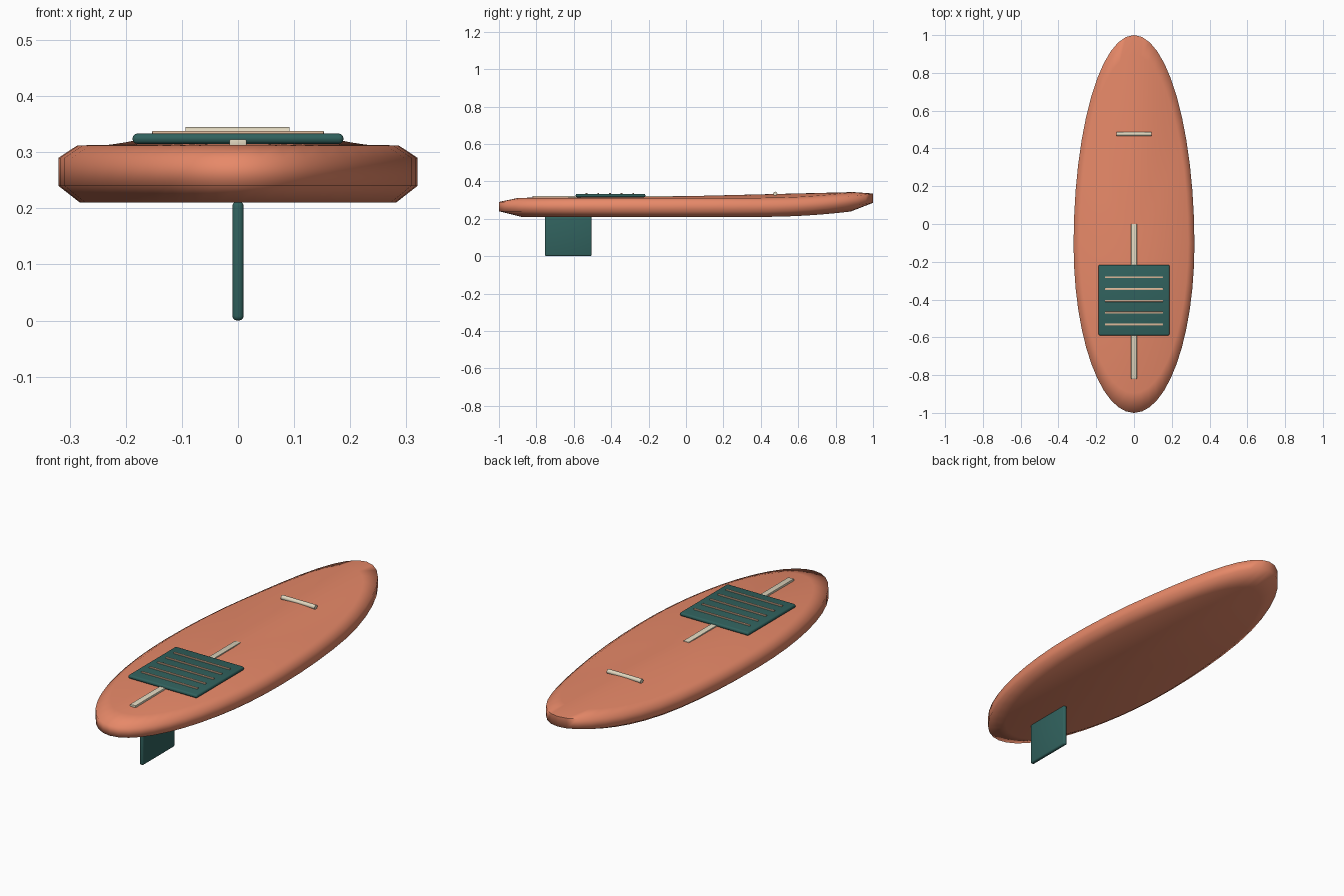
import bpy, bmesh, math
from mathutils import Vector

if "Cube" in bpy.data.objects:
    bpy.data.objects.remove(bpy.data.objects["Cube"])


def mat(name, rgb):
    m = bpy.data.materials.new(name)
    m.diffuse_color = (*rgb, 1)
    m.use_nodes = True
    m.node_tree.nodes["Principled BSDF"].inputs["Base Color"].default_value = m.diffuse_color
    return m


coral = mat("coral", (0.80, 0.25, 0.14))
teal = mat("teal", (0.03, 0.12, 0.11))
cream = mat("cream", (0.75, 0.68, 0.52))
tan = mat("tan", (0.72, 0.48, 0.32))


def finish(name, bm, material, angle):
    bmesh.ops.recalc_face_normals(bm, faces=bm.faces)
    me = bpy.data.meshes.new(name)
    bm.to_mesh(me)
    bm.free()
    ob = bpy.data.objects.new(name, me)
    bpy.context.collection.objects.link(ob)
    me.materials.append(material)
    bpy.ops.object.select_all(action='DESELECT')
    ob.select_set(True)
    bpy.context.view_layer.objects.active = ob
    bpy.ops.object.shade_smooth_by_angle(angle=math.radians(angle))
    return ob


def box(name, lo, hi, material, bevel):
    bm = bmesh.new()
    bmesh.ops.create_cube(bm, size=1)
    lo, hi = Vector(lo), Vector(hi)
    bmesh.ops.scale(bm, vec=hi - lo, verts=bm.verts)
    bmesh.ops.translate(bm, vec=(lo + hi) / 2, verts=bm.verts)
    bmesh.ops.bevel(bm, geom=bm.edges[:], offset=bevel, segments=3,
                    profile=0.5, affect='EDGES')
    return finish(name, bm, material, 40)


# Board hull: scaled egg outlines stacked into a rail, with nose rocker
N = 48
MID = -0.11


def rocker(y):
    return 0.045 * max(0, (y - 0.4) / 0.6) ** 2


bm = bmesh.new()
rings = []
for s, z in [(0.88, 0.21), (1, 0.24), (1, 0.29), (0.895, 0.312)]:
    ring = []
    for i in range(N):
        a = 2 * math.pi * i / N
        y = MID + math.sin(a) * (1 - MID if math.sin(a) > 0 else 1 + MID)
        ring.append(bm.verts.new((0.32 * math.cos(a) * s, y * s, z + rocker(y * s))))
    rings.append(ring)
for r0, r1 in zip(rings, rings[1:]):
    for i in range(N):
        j = (i + 1) % N
        bm.faces.new((r0[i], r0[j], r1[j], r1[i]))
for ring, z in ((rings[0], 0.21), (rings[-1], 0.318)):
    c = bm.verts.new((0, MID, z))
    for i in range(N):
        bm.faces.new((ring[i], ring[(i + 1) % N], c))
finish("board", bm, coral, 80)

# Fin, centre strip and grip pad
box("fin", (-0.01, -0.755, 0), (0.01, -0.505, 0.212), teal, 0.008)
box("centre_strip", (-0.015, -0.82, 0.31), (0.015, 0, 0.323), cream, 0.002)
box("grip_pad", (-0.188, -0.59, 0.315), (0.188, -0.217, 0.333), teal, 0.008)

# Raised ridges on the pad
for k in range(5):
    y = -0.532 + 0.0625 * k
    box(f"pad_ridge_{k + 1}", (-0.153, y - 0.005, 0.33), (0.153, y + 0.005, 0.338), tan, 0.0015)

# Nose handle bar
bm = bmesh.new()
bmesh.ops.create_cone(bm, cap_ends=True, segments=12, radius1=0.011, radius2=0.011, depth=0.185)
for v in bm.verts:
    v.co = (v.co.z - 0.001, v.co.y + 0.477, v.co.x + 0.334)
finish("nose_handle", bm, cream, 40)
